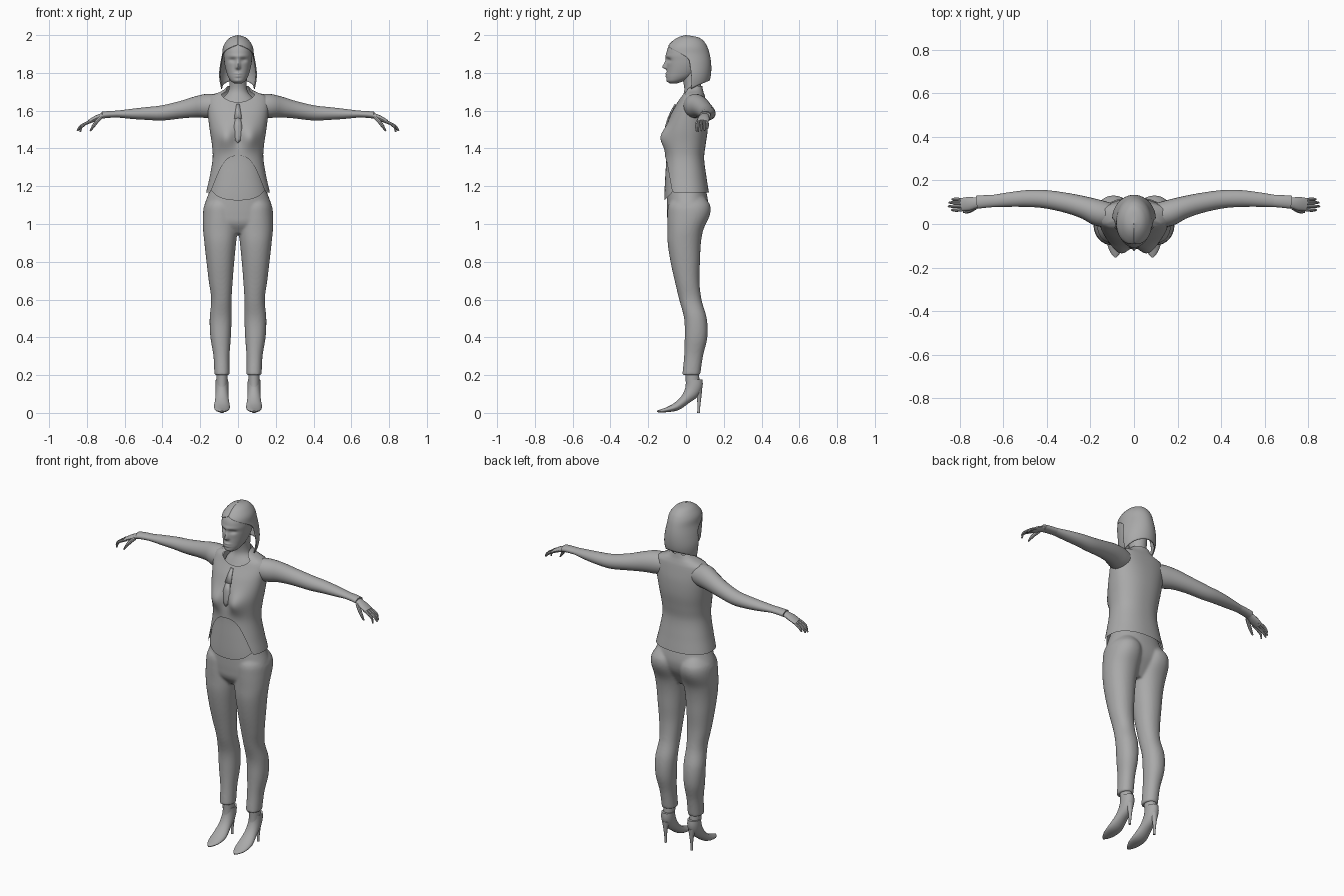
import bpy, bmesh, math
from mathutils import Vector

if "Cube" in bpy.data.objects:
    bpy.data.objects.remove(bpy.data.objects["Cube"])

grey = bpy.data.materials.new("plain_grey")
grey.diffuse_color = (0.4, 0.4, 0.4, 1)
grey.use_nodes = True
grey.node_tree.nodes["Principled BSDF"].inputs["Base Color"].default_value = grey.diffuse_color


def spline(keys, t):
    """Smooth interpolation of rows (t, a, b, ...) sorted by t."""
    t = min(max(t, keys[0][0]), keys[-1][0])
    i = max(k for k in range(len(keys) - 1) if keys[k][0] <= t)
    p, q = keys[i], keys[i + 1]
    o, r = keys[max(i - 1, 0)], keys[min(i + 2, len(keys) - 1)]
    h = q[0] - p[0]
    s = (t - p[0]) / h
    out = []
    for a, b, c, d in zip(o[1:], p[1:], q[1:], r[1:]):
        m0 = (c - a) / (q[0] - o[0]) * h
        m1 = (d - b) / (r[0] - p[0]) * h
        out.append((2*s**3 - 3*s*s + 1)*b + (s**3 - 2*s*s + s)*m0
                   + (3*s*s - 2*s**3)*c + (s**3 - s*s)*m1)
    return out


def grid(name, rows, closed=True, caps=(False, False), mirror=False, angle=40):
    """Skin a list of vertex rows into one smooth surface."""
    bm = bmesh.new()
    vs = [[bm.verts.new(p) for p in row] for row in rows]
    n = len(rows[0])
    for a, b in zip(vs, vs[1:]):
        for i in range(n if closed else n - 1):
            j = (i + 1) % n
            bm.faces.new((a[i], a[j], b[j], b[i]))
    for use, row in zip(caps, (vs[0], vs[-1])):
        if use:
            bm.faces.new(row)
    bmesh.ops.recalc_face_normals(bm, faces=bm.faces)
    me = bpy.data.meshes.new(name)
    bm.to_mesh(me)
    bm.free()
    me.materials.append(grey)
    ob = bpy.data.objects.new(name, me)
    bpy.context.collection.objects.link(ob)
    bpy.ops.object.select_all(action='DESELECT')
    ob.select_set(True)
    bpy.context.view_layer.objects.active = ob
    bpy.ops.object.shade_smooth_by_angle(angle=math.radians(angle))
    if mirror:
        ob.modifiers.new("mirror", 'MIRROR')
    return ob


def section(z, rx, front, back, phi, e=2.0, cx=0):
    """Point on a superellipse; phi = 0 faces front, growing towards +x."""
    s, c = math.sin(phi), math.cos(phi)
    f = lambda v: math.copysign(abs(v) ** (2 / e), v)
    return Vector((cx + rx*f(s), (front + back)/2 - (back - front)/2*f(c), z))


def gauss(a, b=0.0):
    return math.exp(-a*a - b*b)


def tube(name, pts, n=12, sub=3, mirror=True, angle=40):
    """Tube through (x, y, z, half width, half height) points."""
    keys = [(i, *p) for i, p in enumerate(pts)]
    m = (len(pts) - 1) * sub
    samp = [spline(keys, i / sub) for i in range(m + 1)]
    rows = []
    for i, p in enumerate(samp):
        d = Vector(samp[min(i+1, m)][:3]) - Vector(samp[max(i-1, 0)][:3])
        d.normalize()
        # width axis: y for sideways parts, x for parts running front to back
        side = Vector((0, 1, 0)) if abs(d.x) > 0.3 else Vector((1, 0, 0))
        side = (side - d * side.dot(d)).normalized()
        up = d.cross(side)
        rows.append([Vector(p[:3]) + side*p[3]*math.cos(a) + up*p[4]*math.sin(a)
                     for a in (2*math.pi*k/n for k in range(n))])
    return grid(name, rows, caps=(True, True), mirror=mirror, angle=angle)


def circle(n):
    return [2*math.pi*k/n for k in range(n)]


# --- Jacket and blouse share one torso shape: z, half width, front y, back y
TORSO = [(1.10, .178, -.122, .128), (1.16, .170, -.122, .122), (1.25, .150, -.118, .108),
         (1.35, .134, -.112, .096), (1.42, .138, -.112, .104), (1.50, .150, -.108, .115),
         (1.58, .160, -.080, .115), (1.645, .165, -.045, .106), (1.685, .145, -.025, .098),
         (1.70, .090, -.015, .092), (1.73, .055, -.005, .086)]


def torso(z, phi, grow=0.0):
    rx, f, b = spline(TORSO, z)
    p = section(z, rx + grow, f - grow, b + grow, phi, 2.3)
    if math.cos(phi) > 0:
        p.y -= .032 * gauss((abs(p.x) - .068)/.045, (z - 1.455)/.055) * math.cos(phi)**.5
        p.y += .010 * gauss(p.x/.025, (z - 1.46)/.06)
    return p


def front_angle(phi):
    return abs((phi + math.pi) % (2*math.pi) - math.pi)


def jacket_hem(phi):
    t = min(front_angle(phi) / 1.02, 1)
    return 1.36 - .205 * t**2.6 + (.012 if t == 1 else 0)


def jacket_top(phi):
    return 1.73 - .085 * gauss(front_angle(phi) / .75)


def blouse_hem(phi):
    return 1.125 + .05 * min(front_angle(phi) / 1.0, 1)**2


def panel(name, low, high, grow, rows=36, n=72):
    return grid(name, [[torso(low(a) + (high(a) - low(a))*i/rows, a, grow) for a in circle(n)]
                       for i in range(rows + 1)])


panel("jacket", jacket_hem, jacket_top, 0)
panel("blouse", blouse_hem, lambda a: 1.40, -.008, 14)


# --- Necktie: short knot band and long pointed blade lying on the chest
def tie(name, outline):
    rows = []
    for z, w in outline:
        y = torso(z, 0).y - .006
        rows.append([(-w, y, z), (0, y - .004, z), (w, y, z)])
    ob = grid(name, rows, closed=False)
    ob.modifiers.new("thickness", 'SOLIDIFY').thickness = .006


tie("tie_knot", [(1.635, .008), (1.60, .014), (1.56, .02)])
tie("tie_blade", [(1.56, .014), (1.52, .021), (1.47, .026), (1.45, .022), (1.43, .002)])

# --- Trousers: hips and two legs fused into one skin
HIPS = [(.95, .10, -.06, .05), (1.0, .172, -.094, .08), (1.05, .184, -.100, .108),
        (1.10, .178, -.101, .118), (1.15, .160, -.100, .112), (1.20, .142, -.095, .10)]
LEG = [(.20, .045, .125, -.02, .075), (.30, .045, .13, -.01, .09), (.40, .038, .146, -.007, .113),
       (.50, .034, .150, -.01, .110), (.60, .034, .142, -.036, .082), (.70, .028, .155, -.06, .071),
       (.80, .020, .167, -.082, .074), (.90, .010, .178, -.097, .079), (.97, .002, .185, -.098, .092),
       (1.05, .002, .186, -.098, .127), (1.10, .008, .178, -.094, .128), (1.14, .03, .15, -.07, .10)]


def leg_ring(z, side):
    a, b, f, k = spline(LEG, z)
    return [section(z, (b-a)/2, f, k, p, 2.15, side*(a+b)/2) for p in circle(40)]


parts = [grid("trousers", [[section(z, *spline(HIPS, z), p, 2.2) for p in circle(48)]
                           for z in (.95 + .25*i/16 for i in range(17))], caps=(True, True))]
for s in (-1, 1):
    parts.append(grid("leg", [leg_ring(.20 + .94*i/50, s) for i in range(51)], caps=(True, True)))
for ob in parts:
    ob.select_set(True)
bpy.context.view_layer.objects.active = parts[0]
bpy.ops.object.join()
rm = parts[0].modifiers.new("fuse", 'REMESH')
rm.mode, rm.voxel_size, rm.use_smooth_shade = 'VOXEL', .007, True
sm = parts[0].modifiers.new("relax", 'SMOOTH')
sm.iterations, sm.factor = 5, .5

# --- Sleeves, cuffs and hands
tube("sleeve", [(.09, .035, 1.625, .055, .058), (.16, .050, 1.625, .060, .064),
                (.22, .073, 1.620, .052, .056), (.30, .095, 1.605, .046, .046),
                (.40, .113, 1.588, .042, .040), (.48, .117, 1.585, .039, .034),
                (.56, .113, 1.583, .034, .027), (.64, .106, 1.582, .028, .018),
                (.68, .103, 1.580, .027, .016)], 24)
tube("cuff", [(.64, .106, 1.582, .028, .018), (.685, .103, 1.580, .029, .018),
              (.72, .100, 1.576, .030, .018)], 20)
tube("palm", [(.68, .101, 1.577, .022, .014), (.72, .098, 1.572, .024, .014),
              (.755, .093, 1.558, .031, .014), (.79, .089, 1.541, .030, .010)], 16)
for i, (y, reach, drop) in enumerate([(.064, .835, 1.487), (.081, .851, 1.493),
                                      (.098, .848, 1.495), (.113, .833, 1.503)]):
    tube(f"finger_{i+1}", [(.775, .089 + (y-.089)*.85, 1.546, .008, .008),
                           (.81, y, 1.530, .008, .008),
                           ((.81 + reach)/2 + .006, y, 1.514, .007, .007),
                           (reach, y, drop, .004, .004)], 8)
tube("thumb", [(.725, .076, 1.566, .010, .010), (.75, .062, 1.540, .010, .010),
               (.768, .056, 1.515, .008, .008), (.782, .055, 1.492, .004, .004)], 8)

# --- Neck and upper chest
NECK = [(1.56, .09, -.075, .09), (1.62, .095, -.048, .09), (1.66, .085, -.028, .088),
        (1.70, .052, -.010, .084), (1.74, .046, -.012, .080), (1.80, .050, -.030, .085)]
grid("neck", [[section(z, *spline(NECK, z), p) for p in circle(32)]
              for z in (1.56 + .24*i/20 for i in range(21))])

# --- Head with sculpted face
HEAD = [(1.745, .020, -.085, -.045), (1.755, .036, -.098, -.015), (1.775, .050, -.103, .03),
        (1.80, .060, -.102, .06), (1.83, .068, -.101, .08), (1.86, .073, -.102, .095),
        (1.90, .076, -.104, .105), (1.94, .072, -.092, .102), (1.97, .054, -.064, .085),
        (1.985, .034, -.035, .055), (1.995, .004, -.004, .004)]


def face(z, phi):
    p = section(z, *spline(HEAD, z), phi, 2.1)
    if math.cos(phi) > 0:
        x = abs(p.x)
        p.y += (-.024 * gauss(x/.011, (z - 1.829)/(.022 if z > 1.829 else .009))
                - .006 * gauss(x/.010, (z - 1.86)/.02)
                + .010 * gauss((x - .030)/.018, (z - 1.868)/.012)
                - .004 * gauss(x/.05, (z - 1.888)/.01)
                - .007 * gauss(x/.018, (z - 1.795)/.006)
                - .006 * gauss(x/.016, (z - 1.782)/.005)
                - .004 * gauss(x/.02, (z - 1.757)/.01))
    return p


grid("head", [[face(1.745 + .25*i/70, p) for p in circle(88)] for i in range(71)],
     caps=(True, True), angle=60)

# --- Bobbed hair: open around the face, closed over the crown
HAIR = [(1.70, .086, -.06, .105), (1.76, .098, -.078, .126), (1.80, .100, -.090, .133),
        (1.85, .094, -.104, .133), (1.90, .084, -.108, .125), (1.94, .078, -.097, .112),
        (1.97, .060, -.070, .092), (1.99, .036, -.038, .060), (2.0, .002, -.004, .002)]
rows = []
for i in range(41):
    t = i / 40
    row = []
    for k in range(49):
        s = k / 48
        low = 1.715 + .045 * math.sin(math.pi*s)
        z = low + (2.0 - low) * (1 - (1 - t)**1.5)
        edge = 1.62 * (1 - min(max((z - 1.86)/.09, 0), 1)**2)
        row.append(section(z, *spline(HAIR, z), edge + (2*math.pi - 2*edge)*s))
    rows.append(row)
hair = grid("hair", rows, closed=False, angle=60)
hair.modifiers.new("thickness", 'SOLIDIFY').thickness = .006

# --- Ankles and stiletto shoes
X = .085
tube("ankle", [(X, .030, .24, .030, .036), (X, .034, .19, .030, .036),
               (X, .034, .14, .029, .036), (X, .02, .10, .026, .03)], 20)
tube("shoe", [(X, .044, .175, .033, .043), (X, .044, .145, .034, .044),
              (X, .030, .110, .034, .040), (X, -.005, .070, .036, .027),
              (X, -.050, .034, .042, .022), (X, -.100, .017, .036, .013),
              (X, -.135, .010, .020, .008), (X, -.154, .008, .004, .004)], 24)
tube("heel", [(X, .066, .125, .022, .020), (X, .069, .08, .012, .012),
              (X, .068, .03, .007, .007), (X, .067, 0, .007, .008)], 12)
